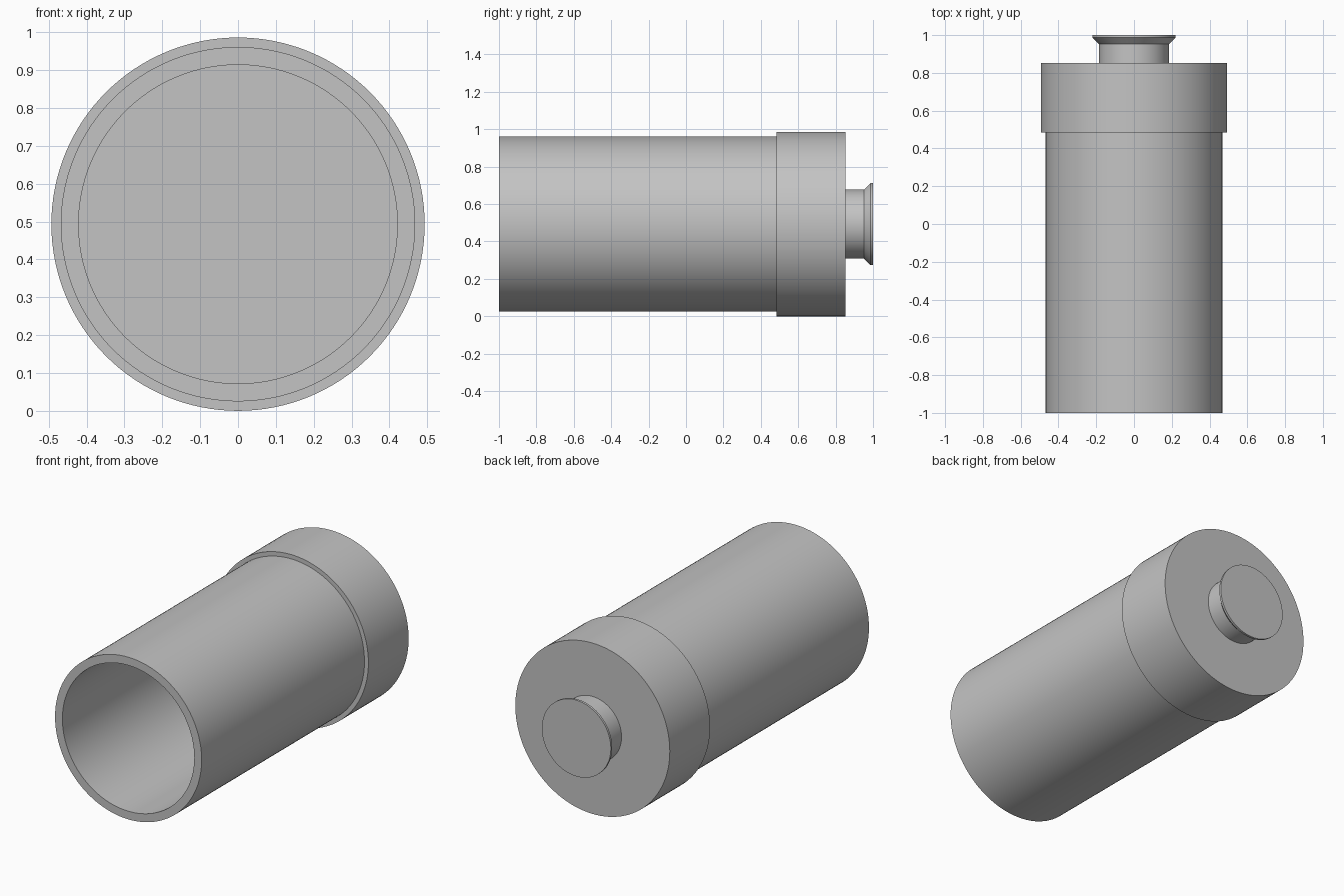
import bpy
import math

SEGMENTS = 128
RADIUS = 0.493

cube = bpy.data.objects.get("Cube")
if cube:
    bpy.data.objects.remove(cube, do_unlink=True)

grey = bpy.data.materials.new("plain grey")
grey.use_nodes = True
colour = (0.55, 0.55, 0.55, 1)
grey.diffuse_color = colour
grey.node_tree.nodes["Principled BSDF"].inputs["Base Color"].default_value = colour


def lathe(name, profile):
    """Revolve (radius, y) points about the long axis; zero radius closes an end."""
    verts, rings, faces = [], [], []
    for r, y in profile:
        count = SEGMENTS if r > 0 else 1
        rings.append([len(verts) + i for i in range(count)])
        for i in range(count):
            a = math.tau * i / SEGMENTS
            verts.append((r * math.cos(a), y, RADIUS + r * math.sin(a)))
    for a, b in zip(rings, rings[1:]):
        if len(a) == 1:
            faces.append(b)
        elif len(b) == 1:
            faces.append(a[::-1])
        else:
            for i in range(SEGMENTS):
                j = (i + 1) % SEGMENTS
                faces.append((a[i], b[i], b[j], a[j]))
    mesh = bpy.data.meshes.new(name)
    mesh.from_pydata(verts, [], faces)
    mesh.materials.append(grey)
    obj = bpy.data.objects.new(name, mesh)
    bpy.context.collection.objects.link(obj)

    # Consistent outward normals, smooth walls and crisp rims
    bpy.ops.object.select_all(action='DESELECT')
    obj.select_set(True)
    bpy.context.view_layer.objects.active = obj
    bpy.ops.object.mode_set(mode='EDIT')
    bpy.ops.mesh.select_all(action='SELECT')
    bpy.ops.mesh.normals_make_consistent(inside=False)
    bpy.ops.object.mode_set(mode='OBJECT')
    bpy.ops.object.shade_smooth_by_angle(angle=math.radians(30))
    return obj


# Hollow tube, wider solid collar and closed floor in one shell
lathe("tube_and_collar", [
    (0, 0.48), (0.421, 0.48), (0.421, -1), (0.468, -1),
    (0.468, 0.485), (RADIUS, 0.485), (RADIUS, 0.852), (0, 0.852),
])

# Rear knob with a flared rim
lathe("knob", [
    (0, 0.85), (0.185, 0.85), (0.185, 0.952),
    (0.22, 0.987), (0.22, 1), (0, 1),
])
